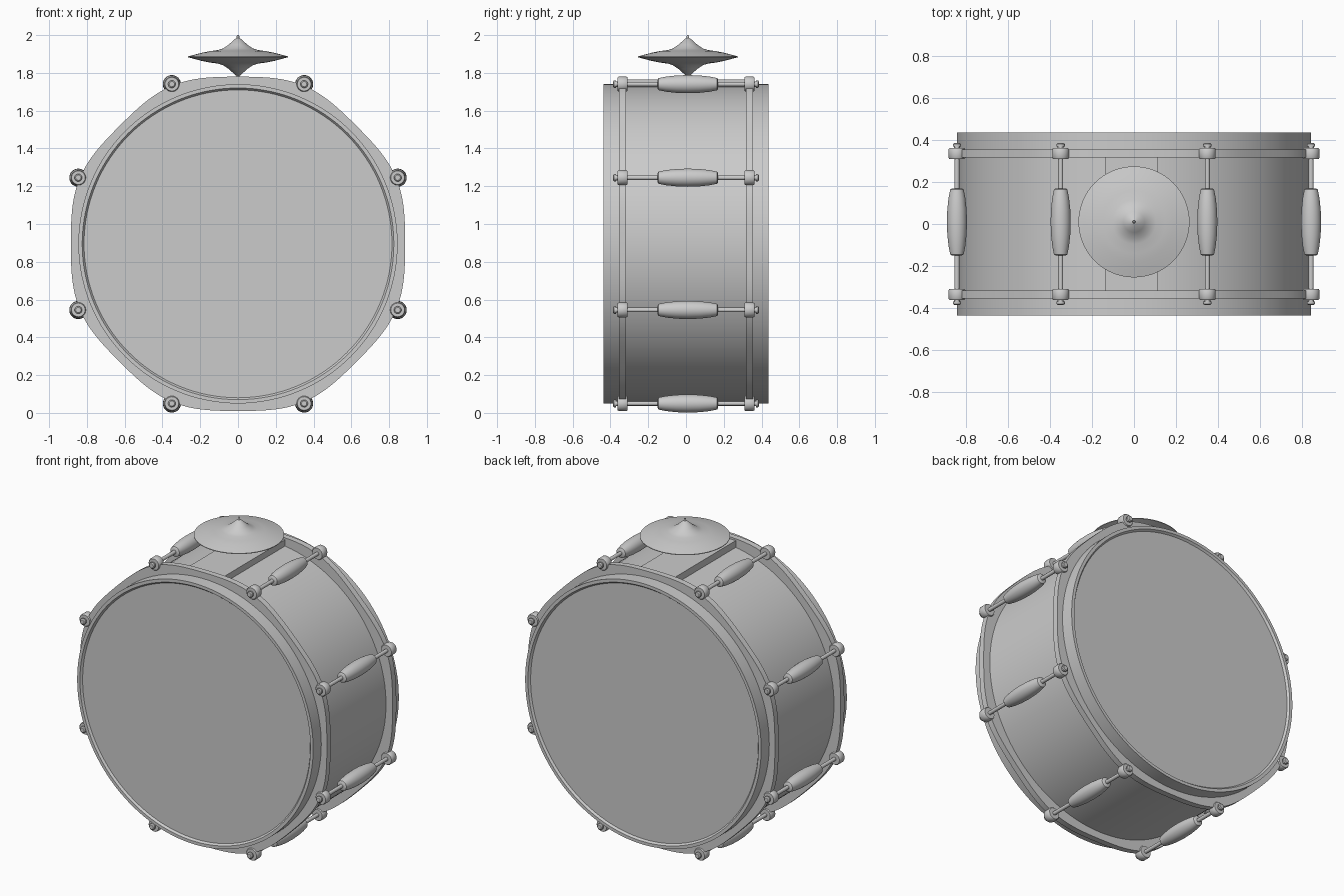
import bpy, bmesh, math
from mathutils import Matrix, Vector

if "Cube" in bpy.data.objects:
    bpy.data.objects.remove(bpy.data.objects["Cube"])

CZ = 0.895            # height of the drum axis
LUG_R = 0.915         # radius of the tension-rod circle
TO_Y = Matrix.Rotation(-math.pi / 2, 4, 'X')


def finish(name, bm, angle=35):
    bmesh.ops.recalc_face_normals(bm, faces=bm.faces)
    me = bpy.data.meshes.new(name)
    bm.to_mesh(me)
    bm.free()
    ob = bpy.data.objects.new(name, me)
    bpy.context.collection.objects.link(ob)
    bpy.ops.object.select_all(action='DESELECT')
    ob.select_set(True)
    bpy.context.view_layer.objects.active = ob
    bpy.ops.object.shade_smooth_by_angle(angle=math.radians(angle))
    return ob


def lathe(name, profile, loc, along_y=True, n=32, closed=False):
    """Spin (radius, height) points about z, then lay the axis along y if asked."""
    bm = bmesh.new()
    vs = [bm.verts.new((r, 0, h)) for r, h in profile]
    pairs = list(zip(vs, vs[1:])) + ([(vs[-1], vs[0])] if closed else [])
    edges = [bm.edges.new(p) for p in pairs]
    bmesh.ops.spin(bm, geom=vs + edges, cent=(0, 0, 0), axis=(0, 0, 1),
                   angle=2 * math.pi, steps=n)
    bmesh.ops.remove_doubles(bm, verts=bm.verts, dist=1e-5)
    if along_y:
        bm.transform(TO_Y)
    bm.transform(Matrix.Translation(Vector(loc)))
    return finish(name, bm)


def flange(name, y0, y1):
    """Ring whose rim swells gently towards each of the eight rods."""
    bm = bmesh.new()
    n, rings = 192, []
    for i in range(n):
        a = 2 * math.pi * i / n
        ro = 0.885 + 0.011 * (1 - math.cos(8 * a))
        rings.append([bm.verts.new((r * math.cos(a), y, CZ + r * math.sin(a)))
                      for r, y in ((0.83, y0), (ro, y0), (ro, y1), (0.83, y1))])
    for i in range(n):
        a, b = rings[i], rings[(i + 1) % n]
        for k in range(4):
            m = (k + 1) % 4
            bm.faces.new((a[k], a[m], b[m], b[k]))
    return finish(name, bm)


# Shell with a raised hoop and recessed head at both ends
half = [(0, 0.425), (0.815, 0.425), (0.825, 0.438), (0.845, 0.438),
        (0.845, 0.33), (0.838, 0.33)]
lathe("drum_shell", half + [(r, -y) for r, y in reversed(half)], (0, 0, CZ), n=128)

# Clamping flanges
for label, s in (("front", -1), ("back", 1)):
    flange(label + "_flange", s * 0.317, s * 0.355)

# Tension rods, ears, bolts and barrel lugs
barrel = [(0, -0.16), (0.024, -0.16), (0.032, -0.155), (0.04, -0.115),
          (0.046, -0.06), (0.048, 0)]
barrel += [(r, -y) for r, y in reversed(barrel[:-1])]
for i in range(8):
    a = math.radians(22.5 + 45 * i)
    x, z = LUG_R * math.cos(a), CZ + LUG_R * math.sin(a)
    lathe(f"barrel_lug_{i}", barrel, (x, 0.01, z))
    lathe(f"tension_rod_{i}", [(0, -0.37), (0.012, -0.37), (0.012, 0.37), (0, 0.37)],
          (x, 0, z), n=16)
    for label, s in (("front", -1), ("back", 1)):
        lathe(f"{label}_ear_{i}", [(0, s * 0.31), (0.036, s * 0.31), (0.04, s * 0.316),
              (0.04, s * 0.356), (0.036, s * 0.362), (0, s * 0.362)], (x, 0, z), n=24)
        lathe(f"{label}_bolt_{i}", [(0, s * 0.36), (0.014, s * 0.36), (0.014, s * 0.37),
              (0.02, s * 0.371), (0.02, s * 0.381), (0.014, s * 0.386), (0, s * 0.386)],
              (x, 0, z), n=20)

# Flat mounting plate on top of the shell
bm = bmesh.new()
bmesh.ops.create_cube(bm, size=1, matrix=Matrix.Translation((-0.01, 0, 1.741))
                      @ Matrix.Diagonal((0.25, 0.65, 0.05, 1)))
finish("mounting_plate", bm)

# Pair of facing cymbals on a thin post
dish = [(0, 0.1), (0.012, 0.098), (0.05, 0.064), (0.08, 0.044), (0.105, 0.036),
        (0.15, 0.03), (0.19, 0.022), (0.235, 0.01), (0.265, 0.002)]
under = [(0.265, 0), (0.19, 0.016), (0.105, 0.028), (0, 0.07)]
for label, s in (("upper", 1), ("lower", -1)):
    lathe(label + "_cymbal", [(r, s * h) for r, h in dish + under],
          (0, 0.01, 1.885), along_y=False, n=64)
lathe("cymbal_post", [(0, 1.75), (0.007, 1.75), (0.007, 1.994), (0.004, 2.0), (0, 2.0)],
      (0, 0.01, 0), along_y=False, n=16)
